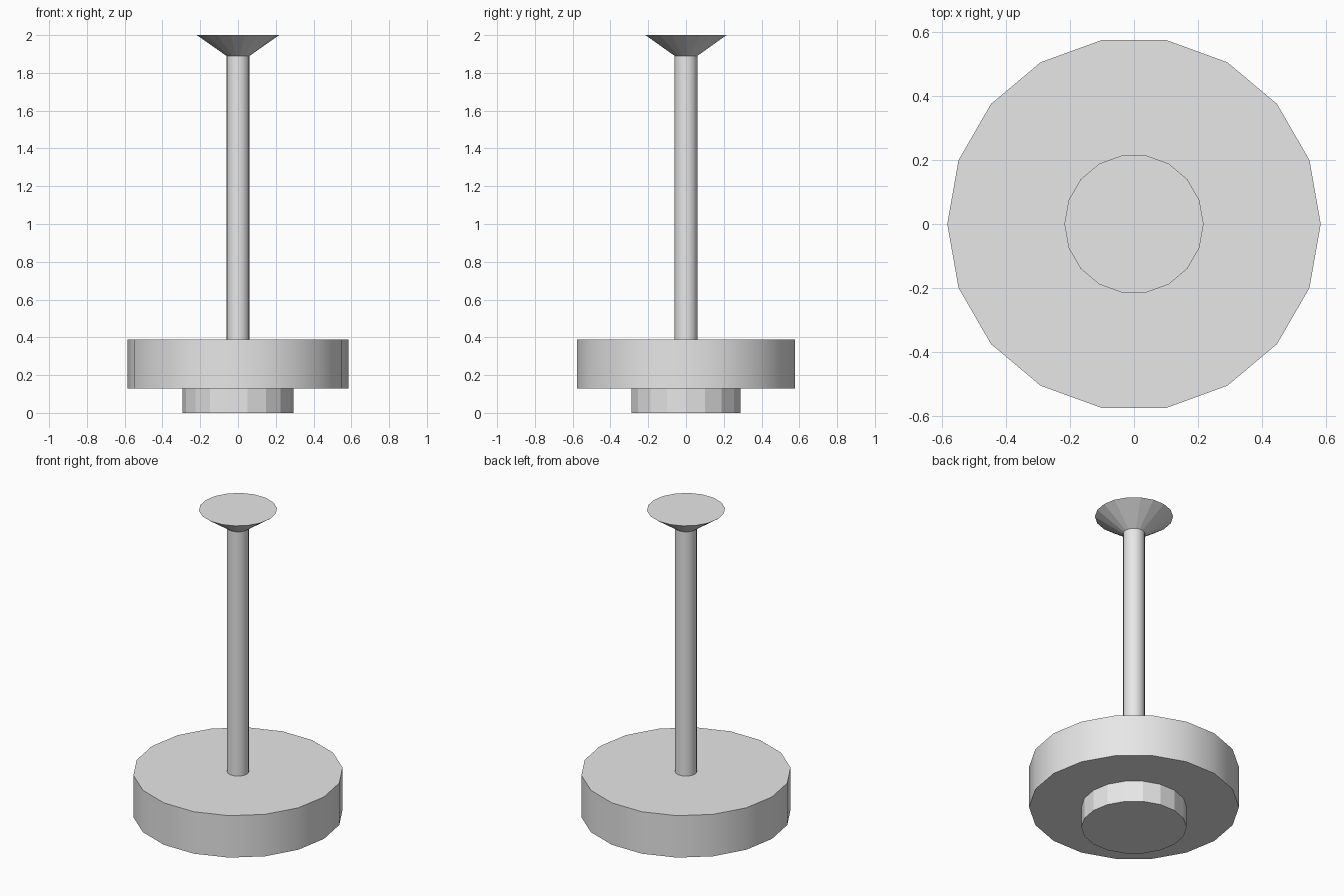
import bpy
import bmesh
from math import cos, sin, tau, radians

cube = bpy.data.objects.get("Cube")
if cube:
    bpy.data.objects.remove(cube, do_unlink=True)

SIDES = 18
GREY = (0.8, 0.8, 0.8, 1.0)

grey = bpy.data.materials.new("light grey")
grey.use_nodes = True
grey.diffuse_color = GREY
grey.node_tree.nodes["Principled BSDF"].inputs["Base Color"].default_value = GREY


def round_part(name, z_low, z_high, r_low, r_high, smooth):
    """Closed upright frustum with a corner on the +x axis."""
    bm = bmesh.new()
    angles = [tau * i / SIDES for i in range(SIDES)]
    low, high = [[bm.verts.new((r * cos(a), r * sin(a), z)) for a in angles]
                 for r, z in ((r_low, z_low), (r_high, z_high))]
    for i in range(SIDES):
        j = (i + 1) % SIDES
        bm.faces.new((low[i], low[j], high[j], high[i]))
    bm.faces.new(low[::-1])
    bm.faces.new(high)
    mesh = bpy.data.meshes.new(name)
    bm.to_mesh(mesh)
    bm.free()
    mesh.materials.append(grey)
    part = bpy.data.objects.new(name, mesh)
    bpy.context.collection.objects.link(part)
    if smooth:
        bpy.ops.object.select_all(action="DESELECT")
        part.select_set(True)
        bpy.context.view_layer.objects.active = part
        bpy.ops.object.shade_smooth_by_angle(angle=radians(30))
    return part


# Faceted foot, wide drum, slim rod and flared cap, from the ground up
round_part("foot", 0.0, 0.13, 0.294, 0.294, False)
round_part("drum", 0.13, 0.388, 0.585, 0.585, True)
round_part("rod", 0.388, 1.89, 0.061, 0.061, True)
round_part("flared_cap", 1.89, 2.0, 0.061, 0.218, False)
